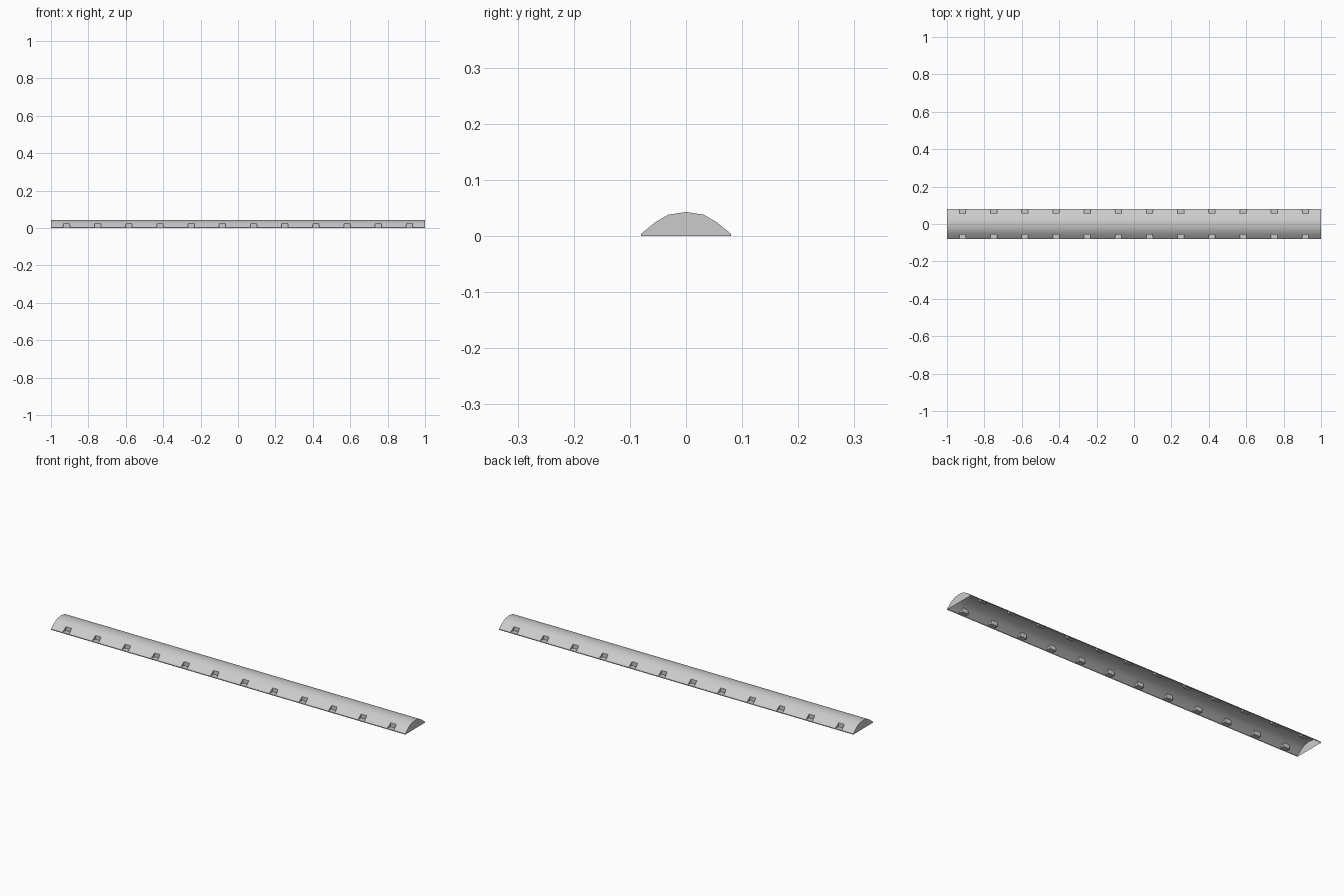
import bpy, bmesh, math

if "Cube" in bpy.data.objects:
    bpy.data.objects.remove(bpy.data.objects["Cube"])

def mesh_object(name, bm):
    bmesh.ops.recalc_face_normals(bm, faces=bm.faces)
    me = bpy.data.meshes.new(name)
    bm.to_mesh(me)
    bm.free()
    ob = bpy.data.objects.new(name, me)
    bpy.context.collection.objects.link(ob)
    return ob

# Ramp body: arched cross-section extruded along x
half = [(0.08, 0.0), (0.08, 0.004), (0.055, 0.0245), (0.032, 0.038)]
profile = half + [(0, 0.043)] + [(-y, z) for y, z in reversed(half)]
bm = bmesh.new()
face = bm.faces.new([bm.verts.new((-1, y, z)) for y, z in profile])
ext = bmesh.ops.extrude_face_region(bm, geom=[face], use_keep_orig=True)
for v in ext["geom"]:
    if isinstance(v, bmesh.types.BMVert):
        v.co.x += 2
body = mesh_object("speed_bump_shell", bm)

# Tapered pockets along both long edges
bm = bmesh.new()
for i in range(12):
    x = (i - 5.5) / 6
    for s in (-1, 1):
        box = bmesh.ops.create_cube(bm, size=1)["verts"]
        for v in box:
            top = v.co.z > 0
            w = 0.015 if top else 0.018
            v.co = (x + math.copysign(w, v.co.x),
                    s * (0.055 if v.co.y < 0 else 0.1),
                    0.035 if top else 0.004)
cutter = mesh_object("pocket_cutter", bm)
cutter.hide_render = True

bpy.context.view_layer.objects.active = body
body.select_set(True)
mod = body.modifiers.new("pockets", "BOOLEAN")
mod.operation = "DIFFERENCE"
mod.solver = "EXACT"
mod.object = cutter
bpy.ops.object.modifier_apply(modifier=mod.name)
bpy.data.objects.remove(cutter)

# Open the underside so the shell is hollow
bm = bmesh.new()
bm.from_mesh(body.data)
under = [f for f in bm.faces if all(abs(v.co.z) < 1e-4 for v in f.verts)]
bmesh.ops.delete(bm, geom=under, context="FACES")
bm.to_mesh(body.data)
bm.free()
bpy.ops.object.shade_smooth_by_angle(angle=math.radians(30))
